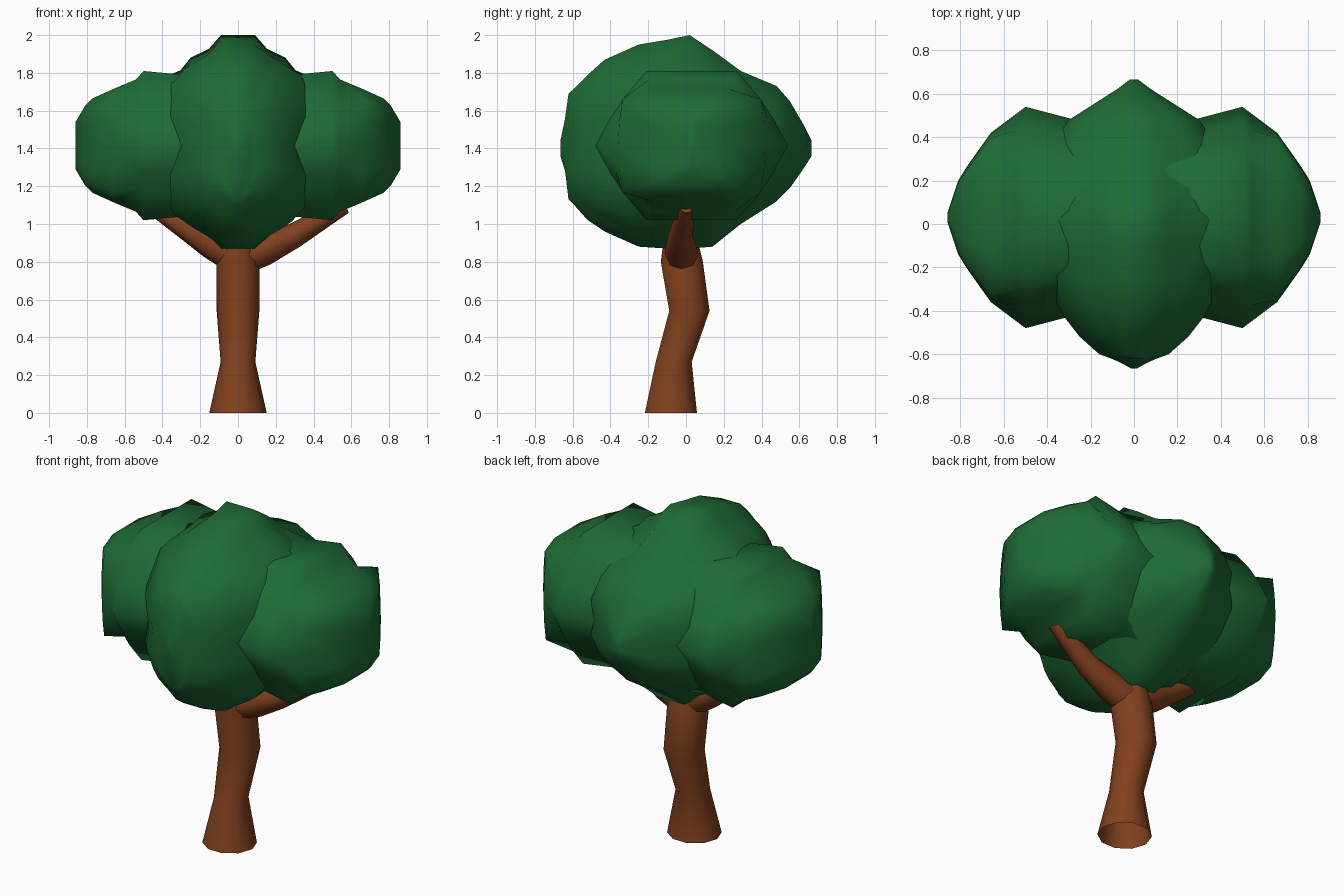
import bpy, bmesh, math
from mathutils import Vector

cube = bpy.data.objects.get("Cube")
if cube:
    bpy.data.objects.remove(cube, do_unlink=True)


def material(name, color):
    mat = bpy.data.materials.new(name)
    mat.use_nodes = True
    mat.diffuse_color = color
    mat.node_tree.nodes["Principled BSDF"].inputs["Base Color"].default_value = color
    return mat


leaf_green = material("leaf green", (0.013, 0.15, 0.036, 1))
bark_brown = material("bark brown", (0.22, 0.052, 0.013, 1))


def loft(name, rings, mat, angle, capped=True):
    """Skin a list of equally long point rings, optionally closing both ends."""
    bm = bmesh.new()
    loops = [[bm.verts.new(p) for p in ring] for ring in rings]
    for a, b in zip(loops, loops[1:]):
        for i in range(len(a)):
            j = (i + 1) % len(a)
            bm.faces.new((a[i], a[j], b[j], b[i]))
    if capped:
        bm.faces.new(loops[0])
        bm.faces.new(loops[-1])
    bmesh.ops.recalc_face_normals(bm, faces=bm.faces)
    mesh = bpy.data.meshes.new(name)
    bm.to_mesh(mesh)
    bm.free()
    mesh.materials.append(mat)
    obj = bpy.data.objects.new(name, mesh)
    bpy.context.collection.objects.link(obj)
    bpy.ops.object.select_all(action="DESELECT")
    obj.select_set(True)
    bpy.context.view_layer.objects.active = obj
    bpy.ops.object.shade_smooth_by_angle(angle=math.radians(angle))


def outline(quarter):
    """Mirror a quarter outline (side to top) into a closed loop."""
    half = quarter + [(-u, v) for u, v in reversed(quarter)]
    lower = [(-u, -v) for u, v in quarter if v] + [(u, -v) for u, v in reversed(quarter) if v]
    return half + lower


def circle(center, axis_u, axis_v, sides=10):
    turns = [2 * math.pi * i / sides for i in range(sides)]
    return [Vector(center) + math.cos(t) * Vector(axis_u) + math.sin(t) * Vector(axis_v)
            for t in turns]


# Side crowns: faceted inside, upright box-like walls towards the tip
facet = outline([(1, 0), (0.84, 0.38), (0.7, 0.65), (0.47, 1)])
box = outline([(1, 0), (0.98, 0.45), (0.94, 0.82), (0.5, 1)])
lobe_stations = [(0, 0.5, 0.41, facet), (0.29, 0.455, 0.375, facet), (0.5, 0.51, 0.395, facet),
                 (0.54, 0.48, 0.35, facet), (0.66, 0.39, 0.3, box), (0.77, 0.235, 0.25, box),
                 (0.81, 0.17, 0.21, box), (0.86, 0.02, 0.125, box)]
for side, name in ((1, "left_crown"), (-1, "right_crown")):
    rings = [[(side * x, 0.03 + u * ry, 1.415 + v * rz) for u, v in shape]
             for x, ry, rz, shape in lobe_stations]
    loft(name, rings, leaf_green, 75)

# Middle crown: y station, half width, bottom, top, shape
full = outline([(0.93, 0), (1, 0.32), (0.82, 0.62), (0.68, 0.75), (0.55, 0.82),
                (0.4, 0.89), (0.2, 1)])
peaked = outline([(0.95, 0), (1, 0.3), (0.85, 0.58), (0.61, 0.67), (0.5, 0.79),
                  (0.31, 0.87), (0.18, 1)])
mid_stations = [(0.665, 0.02, 1.36, 1.44, full), (0.62, 0.08, 1.29, 1.53, full),
                (0.55, 0.19, 1.19, 1.65, full), (0.48, 0.3, 1.12, 1.73, full),
                (0.29, 0.43, 1.0, 1.81, full), (0.14, 0.49, 0.88, 1.92, peaked),
                (0.02, 0.5, 0.87, 2.0, peaked), (-0.1, 0.49, 0.87, 1.975, peaked),
                (-0.25, 0.42, 0.88, 1.95, full), (-0.43, 0.32, 0.96, 1.87, full),
                (-0.52, 0.25, 1.02, 1.79, full), (-0.6, 0.16, 1.11, 1.71, full),
                (-0.622, 0.1, 1.13, 1.69, full), (-0.64, 0.06, 1.28, 1.56, full),
                (-0.665, 0.015, 1.36, 1.44, full)]
rings = [[(u * w, y, (lo + hi) / 2 + v * (hi - lo) / 2) for u, v in shape]
         for y, w, lo, hi, shape in mid_stations]
loft("middle_crown", rings, leaf_green, 75)

# Trunk, open at the foot: z, y centre, half width, half depth
trunk_stations = [(0, -0.08, 0.152, 0.145), (0.27, -0.065, 0.092, 0.1),
                  (0.54, 0.018, 0.113, 0.112), (0.8, -0.022, 0.115, 0.117),
                  (0.94, -0.03, 0.09, 0.09)]
rings = [circle((0, y, z), (rx, 0, 0), (0, ry, 0)) for z, y, rx, ry in trunk_stations]
loft("trunk", rings, bark_brown, 70, capped=False)


# Branches: x, y, z, radius along a path
def branch(name, path):
    rings = []
    for i, (x, y, z, r) in enumerate(path):
        start, end = path[max(i - 1, 0)], path[min(i + 1, len(path) - 1)]
        along = (Vector(end[:3]) - Vector(start[:3])).normalized()
        up = along.cross(Vector((0, 1, 0))).normalized()
        rings.append(circle((x, y, z), up * r, along.cross(up) * r, 8))
    loft(name, rings, bark_brown, 70)


branch("left_branch", [(0.02, -0.02, 0.82, 0.09), (0.14, -0.025, 0.865, 0.085),
                       (0.3, -0.03, 0.94, 0.066), (0.46, -0.01, 1.035, 0.052),
                       (0.57, 0, 1.09, 0.035)])
branch("right_branch", [(-0.02, -0.02, 0.83, 0.09), (-0.14, -0.025, 0.895, 0.08),
                        (-0.28, -0.03, 0.98, 0.06), (-0.42, -0.01, 1.07, 0.045),
                        (-0.5, 0, 1.13, 0.03)])
